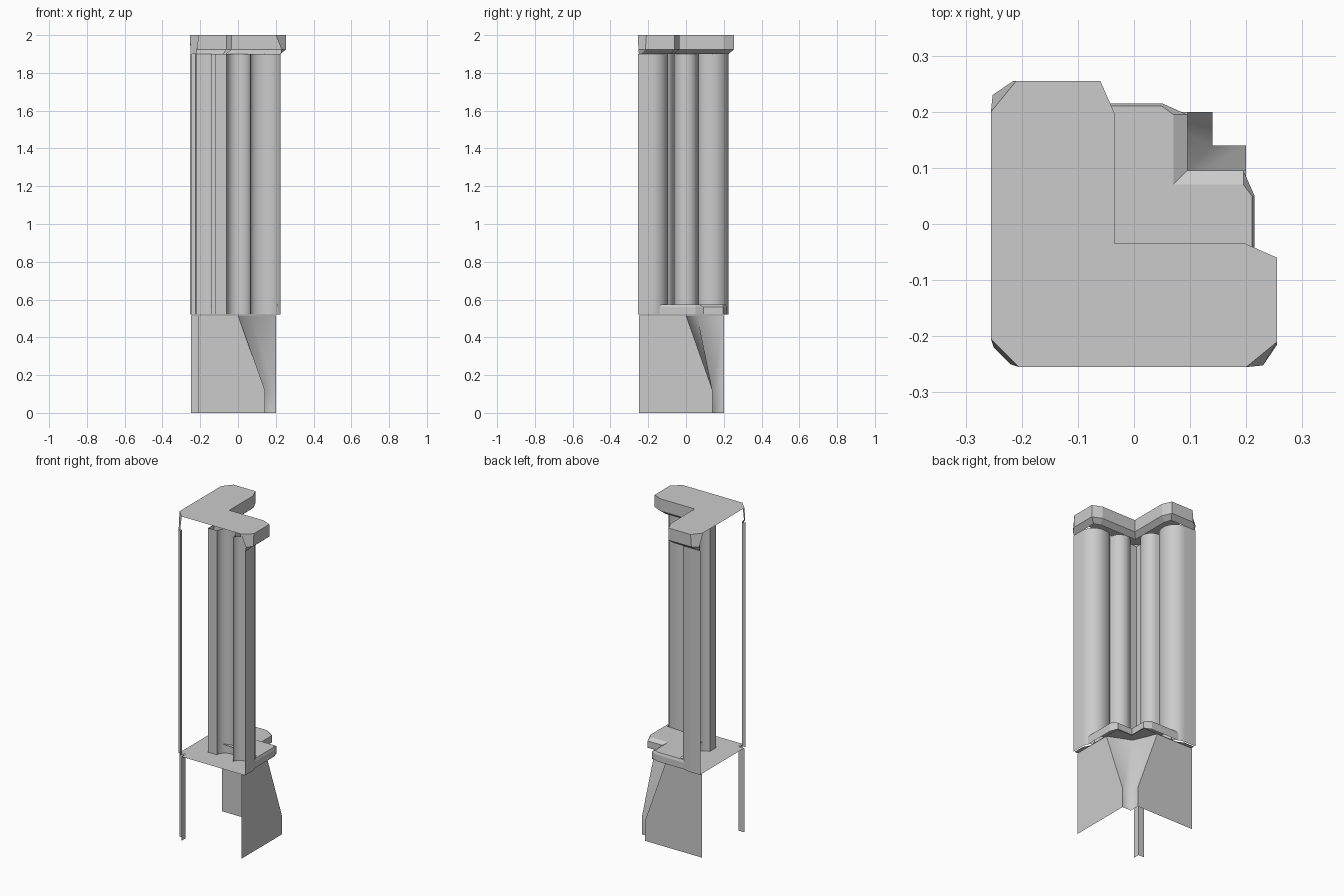
import bpy, math

cube = bpy.data.objects.get("Cube")
if cube:
    bpy.data.objects.remove(cube, do_unlink=True)

grey = bpy.data.materials.new("stone grey")
grey.use_nodes = True
colour = (0.6, 0.6, 0.6, 1)
grey.diffuse_color = colour
grey.node_tree.nodes["Principled BSDF"].inputs["Base Color"].default_value = colour


def build(name, verts, faces, smooth_angle=None):
    mesh = bpy.data.meshes.new(name)
    mesh.from_pydata(verts, [], faces)
    mesh.materials.append(grey)
    obj = bpy.data.objects.new(name, mesh)
    bpy.context.collection.objects.link(obj)
    if smooth_angle:
        bpy.ops.object.select_all(action="DESELECT")
        obj.select_set(True)
        bpy.context.view_layer.objects.active = obj
        bpy.ops.object.shade_smooth_by_angle(angle=math.radians(smooth_angle))
    return obj


def mirrored(half):
    """Complete a path by reflecting it across the x = y diagonal."""
    other = [(y, x) for x, y in reversed(half)]
    if half[-1] == other[0]:
        other = other[1:]
    return half + other


def loft(name, rows, smooth_angle=None):
    """Open sheet through paths of equal length, listed as (height, path)."""
    n = len(rows[0][1])
    verts = [(x, y, z) for z, path in rows for x, y in path]
    faces = [(r * n + i, r * n + i + 1, (r + 1) * n + i + 1, (r + 1) * n + i)
             for r in range(len(rows) - 1) for i in range(n - 1)]
    return build(name, verts, faces, smooth_angle)


def sheet(name, outline, z):
    return build(name, [(x, y, z) for x, y in outline], [tuple(range(len(outline)))])


def arc(cx, cy, rx, ry, start, end, steps=8):
    return [(cx + rx * math.cos(math.radians(start + (end - start) * i / steps)),
             cy + ry * math.sin(math.radians(start + (end - start) * i / steps)))
            for i in range(steps + 1)]


# Lower side plates with a slanted edge
slant = [(-0.25, 0), (0.14, 0), (0.14, 0.12), (0, 0.515), (-0.25, 0.515)]
face = tuple(range(len(slant)))
build("lower_plate_left", [(0.2, a, z) for a, z in slant], [face])
build("lower_plate_back", [(a, 0.2, z) for a, z in slant], [face[::-1]])

# Recessed funnel between the lower plates
foot = mirrored([(0.2, 0.14), (0.14, 0.14)])
throat = mirrored([(0.2, 0.0), (0.06, 0.06)])
loft("lower_funnel", [(0, foot), (0.12, foot), (0.515, throat)], 95)

# Thin strips on the inner corner
low_corner = mirrored([(-0.21, -0.25), (-0.21, -0.21)])
high_corner = mirrored([(-0.22, -0.25), (-0.225, -0.225)])
loft("lower_corner_strip", [(0, low_corner), (0.515, low_corner)])
loft("upper_corner_strip", [(0.52, high_corner), (1.9, high_corner)])

# Floor and raised ledge outside the columns
sheet("floor", [(-0.25, -0.21), (-0.21, -0.21), (-0.21, -0.25)]
      + mirrored([(0.22, -0.25), (0.22, -0.18), (0.2, -0.14), (0.2, 0.095),
                  (0.095, 0.095)]), 0.518)
ledge_low = mirrored([(0.2, -0.1), (0.215, -0.145), (0.215, 0.05), (0.195, 0.095),
                      (0.095, 0.095)])
ledge_high = mirrored([(0.195, -0.1), (0.21, -0.145), (0.21, 0.05), (0.195, 0.07),
                       (0.07, 0.07)])
loft("ledge_edge", [(0.52, ledge_low), (0.56, ledge_low), (0.575, ledge_high)])
sheet("ledge_top", ledge_high + [(-0.08, -0.08)], 0.575)

# Fluted column wall
flutes = [(0.225, -0.255)]
flutes += arc(0.14, -0.18, 0.085, 0.085, 0, 90)
flutes += arc(0.14, -0.14, 0.075, 0.045, 90, 180)[1:]
flutes += arc(0, -0.12, 0.06, 0.055, 0, 180, 14)
flutes += [(-0.12, -0.12)]
flutes = mirrored(flutes)
loft("column_wall", [(0.52, flutes), (1.9, flutes)], 40)

# Cap with a bevelled skirt on the outer sides
rim = mirrored([(0.2, -0.255), (0.255, -0.21), (0.255, -0.06), (0.198, -0.035),
                (-0.035, -0.035)])
skirt = mirrored([(0.23, -0.252), (0.255, -0.215), (0.255, -0.06), (0.198, -0.035),
                  (-0.035, -0.035)])
hem = mirrored([(0.225, -0.25), (0.225, -0.235), (0.225, -0.08), (0.185, -0.065),
                (-0.065, -0.065)])
loft("cap_skirt", [(1.9, hem), (1.925, skirt), (2.0, rim)])
sheet("cap_top", [(-0.255, -0.205), (-0.205, -0.255)] + rim, 2.0)
build("cap_corner", [(-0.255, -0.205, 2), (-0.205, -0.255, 2),
                     (-0.22, -0.25, 1.9), (-0.25, -0.22, 1.9)], [(0, 3, 2, 1)])
